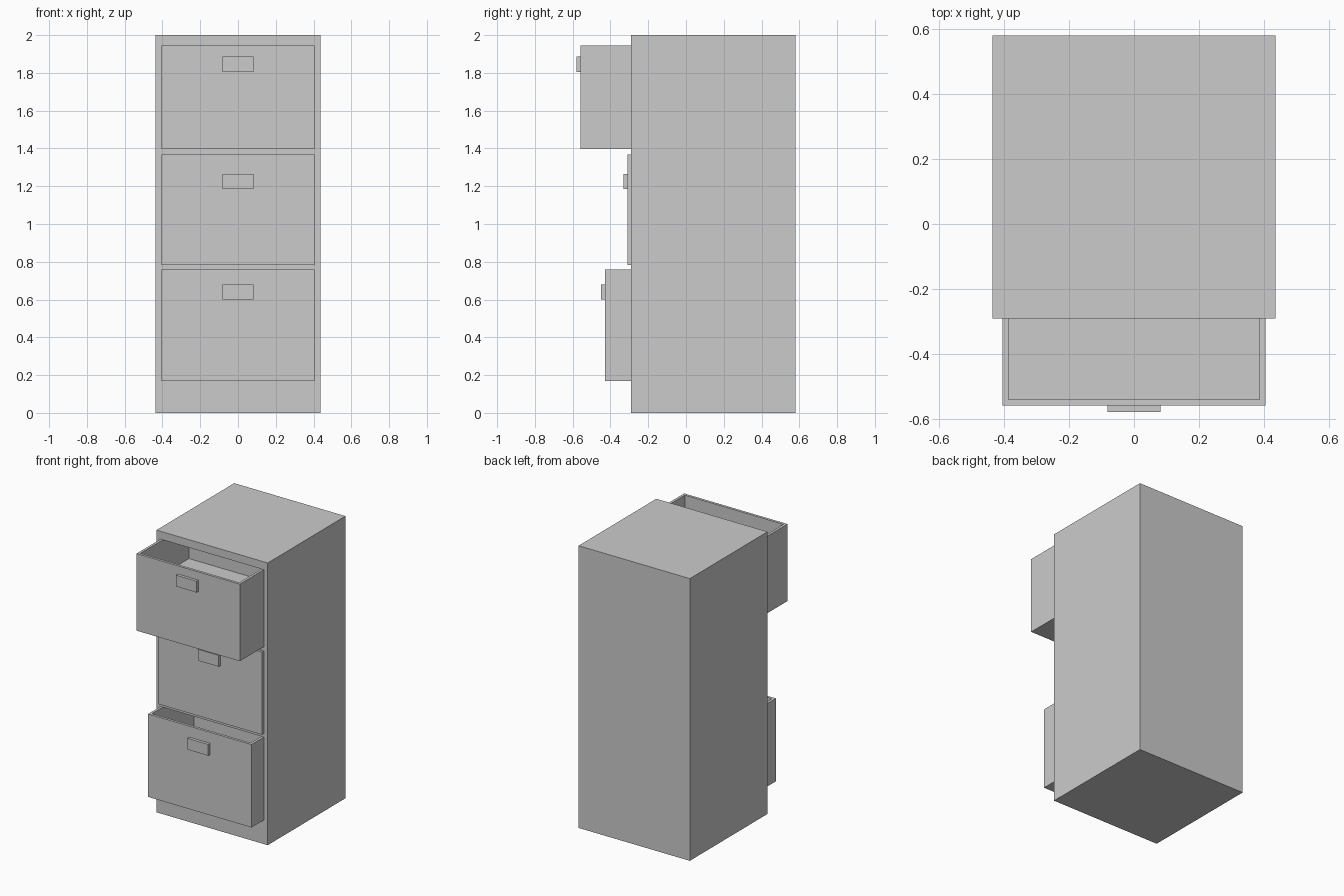
import bpy, bmesh
from mathutils import Vector

if "Cube" in bpy.data.objects:
    bpy.data.objects.remove(bpy.data.objects["Cube"])


def box(name, lo, hi, cavity=0.0, wall=0.026):
    """Axis-aligned box; a cavity depth hollows it out from the top as a tray."""
    lo, hi = Vector(lo), Vector(hi)
    bm = bmesh.new()
    bmesh.ops.create_cube(bm, size=1)
    bmesh.ops.scale(bm, vec=hi - lo, verts=bm.verts)
    bmesh.ops.translate(bm, vec=(lo + hi) / 2, verts=bm.verts)
    if cavity:
        bm.normal_update()
        top = max(bm.faces, key=lambda f: f.calc_center_median().z)
        bmesh.ops.inset_region(bm, faces=[top], thickness=wall)
        inner = bmesh.ops.extrude_discrete_faces(bm, faces=[top])["faces"][0]
        bmesh.ops.translate(bm, vec=(0, 0, -cavity), verts=inner.verts)
    mesh = bpy.data.meshes.new(name)
    bm.to_mesh(mesh)
    bm.free()
    obj = bpy.data.objects.new(name, mesh)
    bpy.context.collection.objects.link(obj)
    return obj


W, FRONT, BACK = 0.405, -0.29, 0.58   # drawer half width, cabinet front and back

# name, bottom z, top z, front y, back y, cavity depth, handle bottom z
drawers = [
    ("top", 1.398, 1.944, -0.558, 0.022, 0.245, 1.806),
    ("middle", 0.783, 1.368, -0.311, 0.20, 0.40, 1.186),
    ("bottom", 0.170, 0.758, -0.428, 0.076, 0.40, 0.60),
]

# Cabinet body
cabinet = box("cabinet", (-0.436, FRONT, 0), (0.436, BACK, 2))

for name, z0, z1, y0, y1, depth, hz in drawers:
    # Opening in the cabinet front
    cutter = box(name + "_opening", (-W, FRONT - 0.1, z0), (W, 0.54, z1))
    cutter.hide_render = True
    cutter.hide_viewport = True
    mod = cabinet.modifiers.new(name + "_opening", "BOOLEAN")
    mod.operation = "DIFFERENCE"
    mod.solver = "EXACT"
    mod.object = cutter
    # Sliding drawer tray and its handle
    box(name + "_drawer", (-W, y0, z0), (W, y1, z1), depth)
    box(name + "_handle", (-0.081, y0 - 0.021, hz), (0.081, y0, hz + 0.08))
